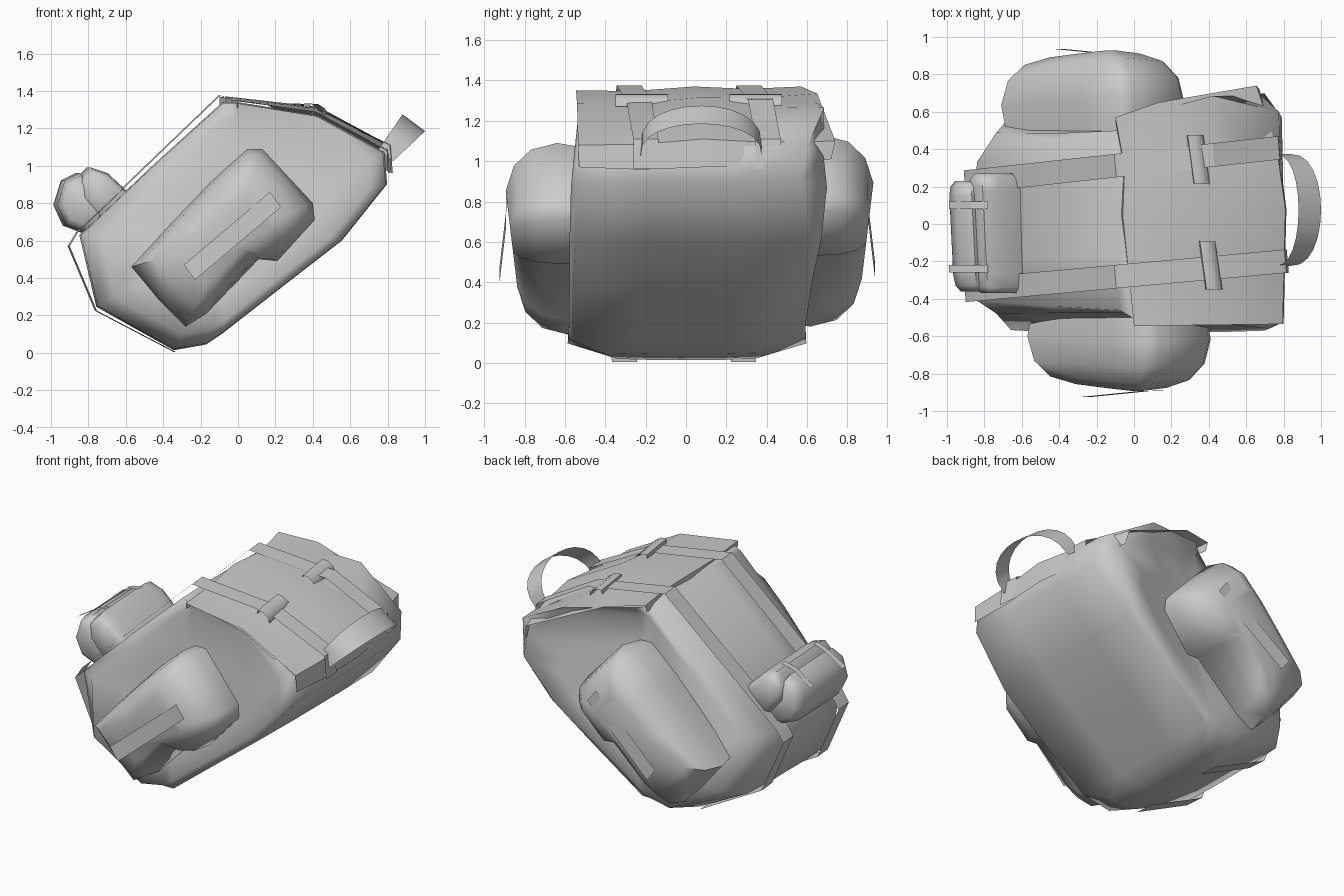
import bpy, bmesh, math
from mathutils import Vector

if "Cube" in bpy.data.objects:
    bpy.data.objects.remove(bpy.data.objects["Cube"], do_unlink=True)

GREY = (0.6, 0.6, 0.6, 1.0)
mat = bpy.data.materials.new("grey canvas")
mat.use_nodes = True
mat.diffuse_color = GREY
bsdf = mat.node_tree.nodes["Principled BSDF"]
bsdf.inputs["Base Color"].default_value = GREY
bsdf.inputs["Roughness"].default_value = 0.8


def loft(name, rings, closed=True, angle=50):
    """Skin a list of point rings; closed rings get end caps."""
    bm = bmesh.new()
    rows = [[bm.verts.new(p) for p in ring] for ring in rings]
    n = len(rows[0])
    for a, b in zip(rows, rows[1:]):
        for i in range(n if closed else n - 1):
            j = (i + 1) % n
            bm.faces.new((a[i], a[j], b[j], b[i]))
    if closed:
        bm.faces.new(rows[0])
        bm.faces.new(rows[-1])
    bmesh.ops.recalc_face_normals(bm, faces=bm.faces)
    mesh = bpy.data.meshes.new(name)
    bm.to_mesh(mesh)
    bm.free()
    mesh.materials.append(mat)
    ob = bpy.data.objects.new(name, mesh)
    bpy.context.collection.objects.link(ob)
    bpy.ops.object.select_all(action="DESELECT")
    ob.select_set(True)
    bpy.context.view_layer.objects.active = ob
    bpy.ops.object.shade_smooth_by_angle(angle=math.radians(angle))


def puff(name, outline, steps, slant=0.0, tilt=0.0, dx=0.0, dz=0.0):
    """Soft pouch: an x-z outline scaled about its middle at each y step."""
    cx = sum(p[0] for p in outline) / len(outline)
    cz = sum(p[1] for p in outline) / len(outline)
    rings = [[(cx + (x - cx) * s + dx + slant * y, y + tilt * (z - cz),
               cz + (z - cz) * s + dz) for x, z in outline] for y, s in steps]
    loft(name, rings, angle=60)


def ribbon(name, path, across, width):
    """Flat strap following a path."""
    half = Vector(across).normalized() * width / 2
    rings = [(Vector(p) - half, Vector(p) + half) for p in path]
    loft(name, rings, closed=False, angle=20)


# Main bag: x, z, lowest y and highest y of each profile corner
profile = [(-0.34, 0.02, -0.34, 0.34), (-0.17, 0.05, -0.42, 0.44),
           (-0.08, 0.11, -0.56, 0.57), (0.24, 0.36, -0.56, 0.60),
           (0.55, 0.60, -0.55, 0.62), (0.79, 0.90, -0.53, 0.57),
           (0.775, 1.07, -0.53, 0.60), (0.42, 1.265, -0.53, 0.685),
           (-0.01, 1.335, -0.50, 0.57), (-0.08, 1.335, -0.46, 0.50),
           (-0.45, 1.00, -0.44, 0.43), (-0.84, 0.63, -0.41, 0.33),
           (-0.75, 0.25, -0.44, 0.43)]
cx, cz = 0.02, 0.66


def side_ring(s, sign):
    """Inset ring of a side wall, leaning inward away from the back panel."""
    ring = []
    for x, z, lo, hi in profile:
        x, z = cx + (x - cx) * s, cz + (z - cz) * s
        depth = (x - 0.24) * -0.66 + (z - 0.36) * 0.75
        half = 0.58 - 0.12 * depth + 0.32 * depth * max(0, 0.6 - z)
        y = -half if sign < 0 else half + 0.01 + 0.17 * max(0, x)
        ring.append((x, y, z))
    return ring


def cross_ring(t):
    bulge = 1 + 0.012 * math.sin(math.pi * t)
    return [(cx + (x - cx) * bulge, a + (b - a) * t, cz + (z - cz) * bulge)
            for x, z, a, b in profile]


loft("main_bag", [side_ring(s, -1) for s in (0.3, 0.6, 0.88)]
     + [cross_ring(t) for t in (0, 0.3, 0.7, 1)]
     + [side_ring(s, 1) for s in (0.88, 0.6, 0.3)], angle=75)

# Top flap: sheet draped over the upper end, wider toward the back
flap_near = [(0.0, -0.54, 1.31), (0.0, -0.545, 1.35), (0.42, -0.54, 1.285),
             (0.795, -0.535, 1.08), (0.80, -0.53, 0.97)]
flap_mid = [(-0.07, 0.05, 1.33), (-0.06, 0.04, 1.37), (0.43, 0.06, 1.315),
            (0.81, 0.08, 1.11), (0.815, 0.08, 0.97)]
flap_far = [(-0.10, 0.55, 1.32), (-0.10, 0.57, 1.37), (0.13, 0.65, 1.335),
            (0.655, 0.74, 1.10), (0.67, 0.72, 1.01)]


def between(a, b, push=0.0):
    return [(Vector(p) + Vector(q)) / 2 + Vector((push, 0, -0.012)) for p, q in zip(a, b)]


loft("top_flap", [flap_near, between(flap_near, flap_mid), flap_mid,
                  between(flap_mid, flap_far, 0.03), flap_far], closed=False, angle=45)

# Side pockets with their fastening straps
pocket = [(-0.57, 0.46), (-0.36, 0.69), (-0.15, 0.91), (0.05, 1.09), (0.13, 1.09),
          (0.40, 0.80), (0.41, 0.71), (0.21, 0.49), (0.11, 0.50), (-0.17, 0.21),
          (-0.28, 0.14), (-0.42, 0.28)]
tab = [(0.20, 0.89, 0.82), (0.06, 0.893, 0.70), (-0.26, 0.925, 0.43)]
for side, s, dx, dy, dz in (("front", -1, 0, 0, 0), ("rear", 1, -0.14, 0.035, 0.04)):
    steps = [(0.42, 0.93), (0.61, 1.0), (0.74, 0.93), (0.825, 0.76), (0.865, 0.5)]
    puff(side + "_pocket", pocket, [(s * y + dy, k) for y, k in steps],
         tilt=s * 0.06, dx=dx, dz=dz)
    path = [(x + dx, s * y + dy * 0.3, z + dz) for x, y, z in tab]
    ribbon(side + "_pocket_strap", path, (0.6, 0, -0.8), 0.10)

# Small end pouch with its lid
puff("end_pouch", [(-0.80, 0.63), (-0.93, 0.68), (-0.98, 0.79), (-0.94, 0.92),
                   (-0.86, 0.96), (-0.66, 0.77)],
     [(-0.36, 0.7), (-0.33, 0.92), (-0.27, 1), (0.15, 1), (0.20, 0.92), (0.23, 0.7)],
     slant=-0.05)
puff("end_pouch_lid", [(-0.57, 0.83), (-0.71, 0.96), (-0.80, 0.99), (-0.87, 0.92),
                       (-0.86, 0.82), (-0.74, 0.68)],
     [(-0.37, 0.7), (-0.34, 0.92), (-0.27, 1), (0.18, 1), (0.24, 0.92), (0.27, 0.7)],
     slant=-0.05)
for name, y, lift in (("near", -0.24, 0.0), ("far", 0.10, 0.03)):
    ribbon(name + "_pouch_strap",
           [(-0.78, y, 1.0), (-0.87, y, 0.965 + lift / 2), (-0.99, y, 0.89)],
           (0, 1, 0), 0.04)

# Long straps running under the end, up the bag and over the flap
run = [(-0.34, 0.005), (-0.76, 0.225), (-0.905, 0.57), (-0.86, 0.645),
       (-0.47, 1.02), (-0.10, 1.375), (-0.04, 1.365), (0.425, 1.305)]
for name, y0, y1, end in (("near", -0.35, -0.20, 0.81), ("far", 0.23, 0.41, 0.775)):
    path = [(x, y0 + (y1 - y0) * (x + 0.85) / 1.65, z)
            for x, z in run + [(end, 1.11), (end + 0.012, 0.96)]]
    ribbon(name + "_long_strap", path, (-0.09, 1, 0), 0.125)

# Arched buckles across the straps on the flap
for name, x, y in (("near", 0.41, -0.22), ("far", 0.345, 0.345)):
    arch = [(-0.045, -0.01), (-0.04, 0.015), (0, 0.025), (0.04, 0.01), (0.045, -0.02)]
    loft(name + "_buckle",
         [[(x + u - 0.018 * k, y + 0.13 * k, 1.305 + v - 0.3 * u) for u, v in arch]
          for k in (-1, 1)], closed=False)

# Carry handle: wide arched band with narrow feet
rings = []
for i in range(13):
    a = math.pi * i / 12
    lift = max(0, math.sin(a)) ** 0.8
    c = Vector((0.79 + 0.15 * lift, 0.075 - 0.30 * math.cos(a), 1.055 + 0.175 * lift))
    w = Vector((0.8, 0, -0.6)) * (0.05 + 0.025 * lift)
    rings.append((c - w, c + w))
loft("carry_handle", rings, closed=False, angle=60)
